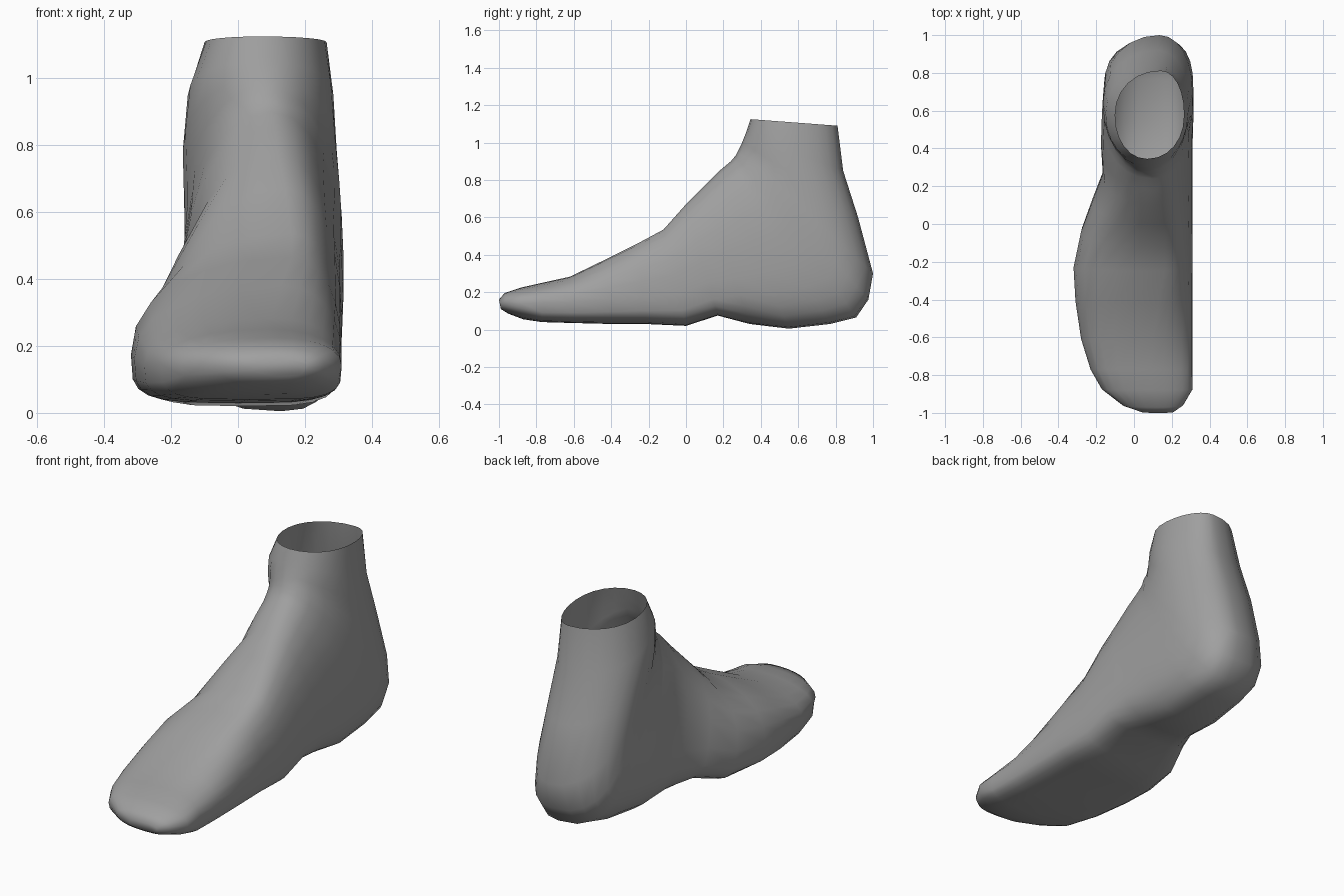
import bpy, bmesh
from math import sin, cos, tau

SIDES = 24

# Cross-sections fanned from toe tip, round the heel, up to the ankle opening:
# sole y, sole z, instep y, instep z, ridge x, left x, right x, widest fraction
TOES = [
    (-0.99, 0.11, -1.00, 0.16, 0.13, 0.04, 0.21, 0.50),
    (-0.95, 0.085, -0.97, 0.195, 0.12, -0.06, 0.26, 0.50),
    (-0.87, 0.055, -0.88, 0.225, 0.10, -0.17, 0.31, 0.50),
]
MIDFOOT = [
    (-0.77, 0.04, -0.77, 0.25, 0.09, -0.23, 0.31, 0.50),
    (-0.60, 0.035, -0.62, 0.283, 0.10, -0.28, 0.31, 0.45),
    (-0.40, 0.03, -0.42, 0.38, 0.13, -0.31, 0.31, 0.38),
    (-0.22, 0.03, -0.25, 0.465, 0.16, -0.32, 0.31, 0.33),
    (0.00, 0.02, -0.12, 0.535, 0.16, -0.28, 0.31, 0.33),
    (0.17, 0.075, 0.00, 0.67, 0.14, -0.22, 0.31, 0.30),
]
HEEL = [
    (0.34, 0.03, 0.10, 0.77, 0.12, -0.165, 0.31, 0.33),
    (0.55, 0.005, 0.18, 0.85, 0.11, -0.175, 0.31, 0.35),
    (0.77, 0.03, 0.24, 0.90, 0.10, -0.17, 0.315, 0.36),
    (0.91, 0.065, 0.265, 0.93, 0.09, -0.165, 0.315, 0.38),
    (0.975, 0.16, 0.275, 0.95, 0.09, -0.16, 0.315, 0.40),
]
ANKLE = [
    (1.00, 0.30, 0.285, 0.97, 0.08, -0.16, 0.31, 0.43),
    (0.92, 0.60, 0.30, 1.00, 0.08, -0.165, 0.295, 0.46),
    (0.84, 0.85, 0.32, 1.05, 0.07, -0.15, 0.285, 0.50),
    (0.81, 1.09, 0.345, 1.125, 0.07, -0.10, 0.265, 0.50),
]
# Each region with the squareness of its sole side and instep side
REGIONS = [(TOES, 2.5, 2.3), (MIDFOOT, 4.0, 2.2), (HEEL, 2.7, 2.2), (ANKLE, 2.1, 2.1)]


def ring_points(section, sole_n, top_n):
    """Lopsided superellipse spanning from the sole point to the instep point."""
    yb, zb, yt, zt, ridge, left, right, f = section
    sole_x = (left + right) / 2 + (0.06 if yb > 0.5 else 0)
    for i in range(SIDES):
        a = tau * i / SIDES
        upper = cos(a) >= 0
        p = 2 / (top_n if upper else sole_n)
        c, s = abs(cos(a)) ** p, abs(sin(a)) ** p
        mid = ridge if upper else sole_x
        x = mid + ((right if sin(a) >= 0 else left) - mid) * s
        t = f + (1 - f) * c if upper else f * (1 - c)
        yield x, yb + (yt - yb) * t, zb + (zt - zb) * t


# Loft the foot, closed at the toe and open at the ankle
bm = bmesh.new()
rings = [[bm.verts.new(p) for p in ring_points(s, sole_n, top_n)]
         for sections, sole_n, top_n in REGIONS for s in sections]
for r0, r1 in zip(rings, rings[1:]):
    for i in range(SIDES):
        j = (i + 1) % SIDES
        bm.faces.new((r0[i], r0[j], r1[j], r1[i]))
bm.faces.new(rings[0])
bmesh.ops.recalc_face_normals(bm, faces=bm.faces)
for face in bm.faces:
    face.smooth = True

mesh = bpy.data.meshes.new("foot")
bm.to_mesh(mesh)
bm.free()
foot = bpy.data.objects.new("foot", mesh)
bpy.context.collection.objects.link(foot)

# Dark grey surface
grey = bpy.data.materials.new("dark_grey")
grey.diffuse_color = (0.35, 0.35, 0.35, 1)
mesh.materials.append(grey)
